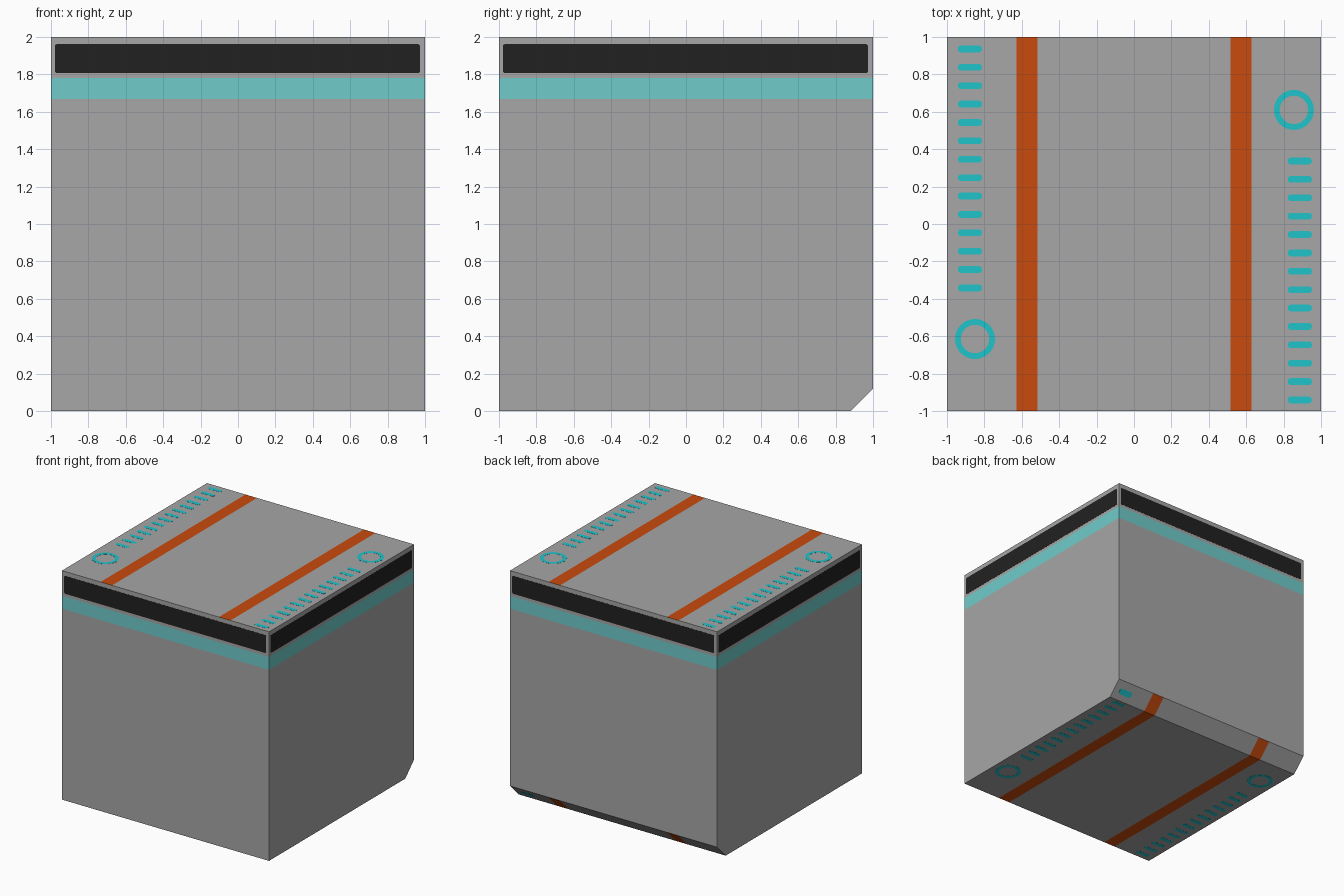
import bpy, bmesh, math
from mathutils import Matrix, Vector

if "Cube" in bpy.data.objects:
    bpy.data.objects.remove(bpy.data.objects["Cube"])

T = 0.001          # how far painted plates stand proud
CH = 0.12          # chamfer on the lower back edge


def material(name, rgb):
    m = bpy.data.materials.new(name)
    m.diffuse_color = (*rgb, 1)
    m.use_nodes = True
    m.node_tree.nodes["Principled BSDF"].inputs["Base Color"].default_value = m.diffuse_color
    return m


GREY = material("light grey", (0.385, 0.385, 0.385))
BAND = material("pale teal", (0.162, 0.597, 0.597))
ORANGE = material("burnt orange", (0.59, 0.07, 0.0045))
TEAL = material("bright teal", (0.0144, 0.55, 0.597))
BLACK = material("black", (0.0152, 0.0152, 0.0152))


def finish(bm, name, mats):
    bmesh.ops.recalc_face_normals(bm, faces=bm.faces)
    me = bpy.data.meshes.new(name)
    bm.to_mesh(me)
    bm.free()
    for m in mats:
        me.materials.append(m)
    ob = bpy.data.objects.new(name, me)
    bpy.context.collection.objects.link(ob)
    return ob


def outline(w, h, r, seg=3):
    """Rounded rectangle centred on the origin."""
    pts = []
    for k, (sx, sy) in enumerate([(1, 1), (-1, 1), (-1, -1), (1, -1)]):
        for i in range(seg + 1):
            a = math.pi / 2 * (k + i / seg)
            pts.append((sx * (w / 2 - r) + r * math.cos(a),
                        sy * (h / 2 - r) + r * math.sin(a)))
    return pts


def add_plate(bm, w, h, r, mat):
    """Thin rounded plate whose top is T above the plane of mat."""
    lo = [bm.verts.new(mat @ Vector((x, y, -T))) for x, y in outline(w, h, r)]
    hi = [bm.verts.new(mat @ Vector((x, y, T))) for x, y in outline(w, h, r)]
    bm.faces.new(hi)
    bm.faces.new(lo[::-1])
    n = len(lo)
    for i in range(n):
        bm.faces.new((lo[i], lo[(i + 1) % n], hi[(i + 1) % n], hi[i]))


def add_ring(bm, r_in, r_out, mat, n=32):
    """Thin flat ring, closed square section."""
    loops = []
    for r, z in ((r_out, -T), (r_out, T), (r_in, T), (r_in, -T)):
        loops.append([bm.verts.new(mat @ Vector((r * math.cos(2 * math.pi * i / n),
                                                 r * math.sin(2 * math.pi * i / n), z)))
                      for i in range(n)])
    for k in range(4):
        a, b = loops[k], loops[(k + 1) % 4]
        for i in range(n):
            j = (i + 1) % n
            bm.faces.new((a[i], a[j], b[j], b[i]))


# Crate body: side profile extruded across x
bm = bmesh.new()
profile = [(-1, 0), (1 - CH, 0), (1, CH), (1, 2), (-1, 2)]
f = bm.faces.new([bm.verts.new((-1, y, z)) for y, z in profile])
ext = bmesh.ops.extrude_face_region(bm, geom=[f])["geom"]
bmesh.ops.translate(bm, vec=(2, 0, 0),
                    verts=[v for v in ext if isinstance(v, bmesh.types.BMVert)])
bmesh.ops.recalc_face_normals(bm, faces=bm.faces)


def cut(co, no):
    bmesh.ops.bisect_plane(bm, geom=bm.verts[:] + bm.edges[:] + bm.faces[:],
                           plane_co=co, plane_no=no)


for z in (1.668, 1.78):
    cut((0, 0, z), (0, 0, 1))
for x in (-0.628, -0.516, 0.516, 0.628):
    cut((x, 0, 0), (1, 0, 0))

# Side band by height, orange stripes on top, bottom and chamfer
for f in bm.faces:
    c = f.calc_center_median()
    if abs(f.normal.z) < 0.5:
        f.material_index = 1 if 1.668 < c.z < 1.78 else 0
    else:
        f.material_index = 2 if 0.516 < abs(c.x) < 0.628 else 0
finish(bm, "crate_body", [GREY, BAND, ORANGE])

# Black panels near the top of all four sides
for i, side in enumerate(("front", "right", "back", "left")):
    bm = bmesh.new()
    m = (Matrix.Rotation(math.pi / 2 * i, 4, 'Z')
         @ Matrix.Translation((-0.003, -1, 1.884))
         @ Matrix.Rotation(math.pi / 2, 4, 'X'))
    add_plate(bm, 1.952, 0.156, 0.012, m)
    finish(bm, side + "_black_panel", [BLACK])

# Teal dashes and rings; the bottom repeats the top turned about the y axis
PITCH = 0.0983
for name, face in (("top", Matrix.Translation((0, 0, 2))),
                   ("bottom", Matrix.Rotation(math.pi, 4, 'Y'))):
    dashes, rings = bmesh.new(), bmesh.new()
    for x, y0 in ((-0.877, 0.936), (0.887, 0.337)):
        for k in range(14):
            y = y0 - k * PITCH
            if name == "bottom" and y > 1 - CH:
                # this dash lies on the chamfer, stretched along the slope
                m = (Matrix.Translation((-x, y, y - (1 - CH)))
                     @ Matrix.Rotation(math.pi / 4, 4, 'X')
                     @ Matrix.Rotation(math.pi, 4, 'Y'))
                add_plate(dashes, 0.128, 0.036 * math.sqrt(2), 0.015, m)
            else:
                add_plate(dashes, 0.128, 0.036, 0.015,
                          face @ Matrix.Translation((x, y, 0)))
    for x, y in ((-0.85, -0.615), (0.855, 0.61)):
        add_ring(rings, 0.076, 0.107, face @ Matrix.Translation((x, y, 0)))
    finish(dashes, name + "_dashes", [TEAL])
    finish(rings, name + "_rings", [TEAL])
